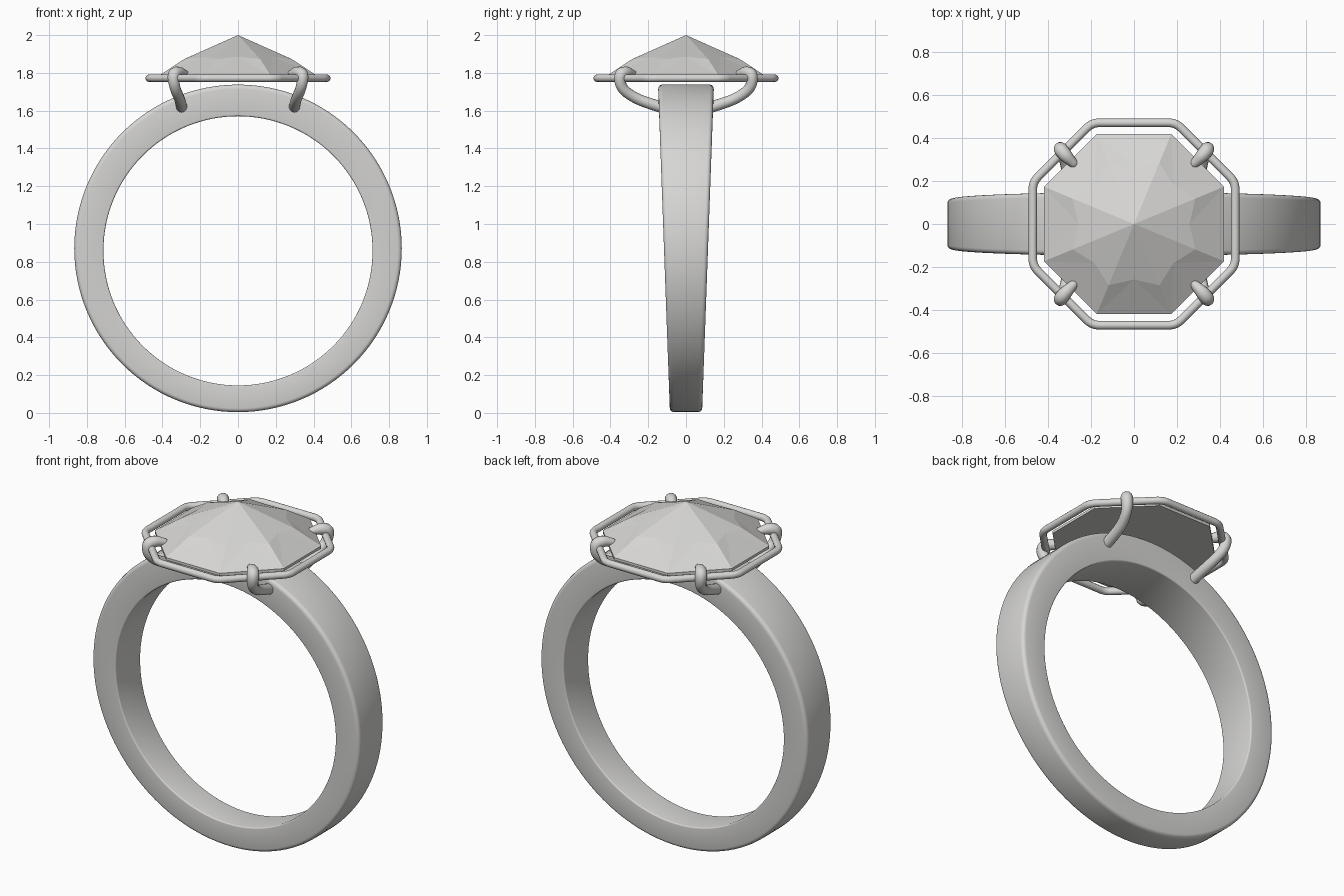
import bpy, bmesh
from math import sin, cos, pi, tan
from mathutils import Vector

cube = bpy.data.objects.get("Cube")
if cube:
    bpy.data.objects.remove(cube, do_unlink=True)

# One shared pale grey
GREY = (0.68, 0.675, 0.66, 1)
mat = bpy.data.materials.new("pale_grey")
mat.use_nodes = True
mat.diffuse_color = GREY
mat.node_tree.nodes["Principled BSDF"].inputs["Base Color"].default_value = GREY


def add_object(name, mesh, smooth_angle=None):
    obj = bpy.data.objects.new(name, mesh)
    bpy.context.collection.objects.link(obj)
    mesh.materials.clear()
    mesh.materials.append(mat)
    if smooth_angle:
        bpy.ops.object.select_all(action='DESELECT')
        obj.select_set(True)
        bpy.context.view_layer.objects.active = obj
        bpy.ops.object.shade_smooth_by_angle(angle=smooth_angle)
    return obj


def finish(bm, name, smooth_angle=None):
    bmesh.ops.recalc_face_normals(bm, faces=bm.faces)
    mesh = bpy.data.meshes.new(name)
    bm.to_mesh(mesh)
    bm.free()
    return add_object(name, mesh, smooth_angle)


def tube(name, points, radii, thickness, cyclic=False):
    """Round wire along a smooth path, turned into a mesh."""
    curve = bpy.data.curves.new(name + "_path", 'CURVE')
    curve.dimensions = '3D'
    curve.bevel_depth = thickness
    curve.bevel_resolution = 4
    curve.use_fill_caps = True
    spline = curve.splines.new('NURBS')
    spline.points.add(len(points) - 1)
    for p, co, r in zip(spline.points, points, radii):
        p.co = (*co, 1)
        p.radius = r
    spline.order_u = 3
    spline.resolution_u = 8
    spline.use_cyclic_u = cyclic
    spline.use_endpoint_u = not cyclic
    helper = bpy.data.objects.new(name + "_path", curve)
    bpy.context.collection.objects.link(helper)
    graph = bpy.context.evaluated_depsgraph_get()
    mesh = bpy.data.meshes.new_from_object(helper.evaluated_get(graph))
    bpy.data.objects.remove(helper, do_unlink=True)
    mesh.name = name
    return add_object(name, mesh, pi / 3)


# Band: rounded section swept in a circle, widening towards the top
OUTER, INNER = 0.867, 0.7125
OUTER_Z, INNER_Z = 0.871, 0.858
section = []   # (radial fraction 0 inner..1 outer, side, depth inset)
for side in (1, -1):
    corner = []
    for radial, r in ((0, 0.008), (1, 0.022)):
        steps = [i / 4 * pi / 2 for i in range(5)]
        arc = [(abs(radial - r / 0.155 * (1 - sin(a))), side, r * (1 - cos(a)))
               for a in steps]
        corner += arc[::-1] if radial == 0 else arc
    section += corner if side == 1 else corner[::-1]

bm = bmesh.new()
rings = []
SEGMENTS = 128
for i in range(SEGMENTS):
    a = 2 * pi * i / SEGMENTS
    ring = []
    for t, side, inset in section:
        r = INNER + (OUTER - INNER) * t
        z = INNER_Z + (OUTER_Z - INNER_Z) * t + r * sin(a)
        half = 0.085 + 0.063 * z / 1.738
        ring.append(bm.verts.new((r * cos(a), side * (half - inset), z)))
    rings.append(ring)
n = len(section)
for i in range(SEGMENTS):
    a, b = rings[i], rings[(i + 1) % SEGMENTS]
    for j in range(n):
        k = (j + 1) % n
        bm.faces.new((a[j], a[k], b[k], b[j]))
finish(bm, "band", pi / 6)

# Gem: faceted crown on a flat octagonal base
bm = bmesh.new()


def gem_ring(count, start, radius, z):
    return [bm.verts.new((radius * cos(start + 2 * pi * i / count),
                          radius * sin(start + 2 * pi * i / count), z))
            for i in range(count)]


tip = bm.verts.new((0, 0, 2))
base = gem_ring(8, pi / 8, 0.453, 1.77)
girdle = gem_ring(8, pi / 8, 0.453, 1.785)
points = gem_ring(8, pi / 8, 0.308, 1.873)
valleys = gem_ring(8, pi / 4, 0.258, 1.885)
for i in range(8):
    j = (i + 1) % 8
    bm.faces.new((tip, points[i], valleys[i]))
    bm.faces.new((tip, valleys[i], points[j]))
    bm.faces.new((valleys[i], points[i], girdle[i]))
    bm.faces.new((valleys[i], girdle[i], girdle[j]))
    bm.faces.new((valleys[i], girdle[j], points[j]))
    bm.faces.new((girdle[i], base[i], base[j], girdle[j]))
bm.faces.new(base)
finish(bm, "gem")

# Setting wire: octagon with rounded corners
WIRE_Z = 1.772
apothem = 0.47
corners = [Vector((cos(pi / 8 + i * pi / 4), sin(pi / 8 + i * pi / 4), 0))
           * apothem / cos(pi / 8) for i in range(8)]
path = []
for i, c in enumerate(corners):
    before = (corners[i - 1] - c).normalized() * 0.07
    after = (corners[(i + 1) % 8] - c).normalized() * 0.07
    path += [c + before, c, c + after]
path = [p + Vector((0, 0, WIRE_Z)) for p in path]
tube("setting_wire", path, [1] * len(path), 0.02, cyclic=True)

# Prongs: from the band sides, around the wire, over the gem edge
prong = [(0.298, 0.11, 1.612, 1.0), (0.3, 0.17, 1.63, 1.0),
         (0.31, 0.27, 1.665, 0.95), (0.335, 0.345, 1.72, 0.95),
         (0.345, 0.352, 1.79, 1.1), (0.32, 0.32, 1.805, 1.1),
         (0.29, 0.29, 1.797, 0.8), (0.272, 0.272, 1.79, 0.65),
         (0.264, 0.264, 1.787, 0.2)]
for sx, side in ((1, "left"), (-1, "right")):
    for sy, end in ((-1, "front"), (1, "back")):
        tube(f"{end}_{side}_prong",
             [(sx * x, sy * y, z) for x, y, z, r in prong],
             [r for x, y, z, r in prong], 0.03)
